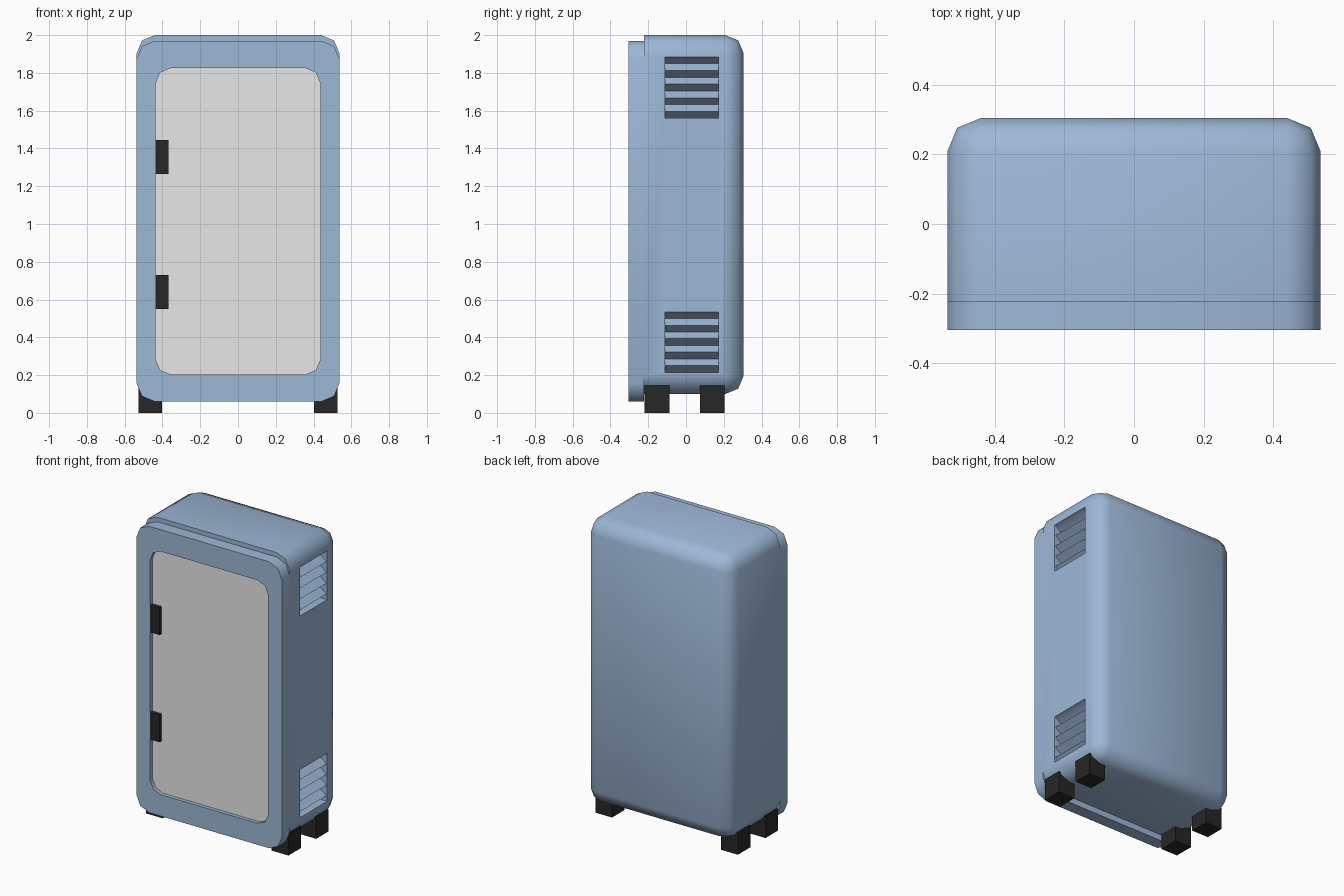
import bpy
import bmesh
import math

cube = bpy.data.objects.get("Cube")
if cube:
    bpy.data.objects.remove(cube, do_unlink=True)


def make_material(name, rgb):
    mat = bpy.data.materials.new(name)
    mat.use_nodes = True
    mat.diffuse_color = (*rgb, 1)
    mat.node_tree.nodes["Principled BSDF"].inputs["Base Color"].default_value = (*rgb, 1)
    return mat


blue = make_material("soft_blue", (0.34, 0.48, 0.68))
grey = make_material("light_grey", (0.8, 0.8, 0.8))
black = make_material("black", (0.02, 0.02, 0.02))


def add_object(name, bm, mat):
    bmesh.ops.recalc_face_normals(bm, faces=bm.faces)
    mesh = bpy.data.meshes.new(name)
    bm.to_mesh(mesh)
    bm.free()
    mesh.materials.append(mat)
    obj = bpy.data.objects.new(name, mesh)
    bpy.context.collection.objects.link(obj)
    return obj


def box_mesh(x0, x1, y0, y1, z0, z1):
    bm = bmesh.new()
    bmesh.ops.create_cube(bm, size=1)
    for v in bm.verts:
        v.co.x = x1 if v.co.x > 0 else x0
        v.co.y = y1 if v.co.y > 0 else y0
        v.co.z = z1 if v.co.z > 0 else z0
    return bm


def rounded_outline(half_w, z0, z1, r):
    """Rectangle in x and z, each corner cut into two segments."""
    corners = [(half_w - r, z1 - r, 0), (r - half_w, z1 - r, 90),
               (r - half_w, z0 + r, 180), (half_w - r, z0 + r, 270)]
    return [(cx + r * math.cos(math.radians(start + step)),
             cz + r * math.sin(math.radians(start + step)))
            for cx, cz, start in corners for step in (0, 45, 90)]


def loop_at(bm, outline, y):
    return [bm.verts.new((x, y, z)) for x, z in outline]


def bridge(bm, a, b):
    n = len(a)
    for i in range(n):
        j = (i + 1) % n
        bm.faces.new((a[i], a[j], b[j], b[i]))


def smooth(obj):
    bpy.ops.object.select_all(action="DESELECT")
    bpy.context.view_layer.objects.active = obj
    obj.select_set(True)
    bpy.ops.object.shade_smooth_by_angle(angle=math.radians(50))


# Cabinet body: every edge rounded except those around the front
HALF_W, FRONT, SEAM, BACK = 0.537, -0.305, -0.223, 0.305
bm = box_mesh(-HALF_W, HALF_W, SEAM, BACK, 0.1, 2.0)
edges = [e for e in bm.edges if any(v.co.y > 0 for v in e.verts)]
bmesh.ops.bevel(bm, geom=edges, offset=0.097, segments=2, profile=0.5, affect="EDGES")
body = add_object("cabinet_body", bm, blue)

# Louvred vents cut into one side with zigzag cutters
for label, z0, z1 in (("upper", 1.56, 1.885), ("lower", 0.215, 0.535)):
    teeth = 9
    profile = [(0.6, z1)]
    for i in range(teeth + 1):
        profile.append((0.485 if i % 2 else 0.532, z1 + (z0 - z1) * i / teeth))
    profile.append((0.6, z0))
    bm = bmesh.new()
    near = [bm.verts.new((x, -0.112, z)) for x, z in profile]
    far = [bm.verts.new((x, 0.173, z)) for x, z in profile]
    bm.faces.new(near)
    bm.faces.new(far)
    bridge(bm, near, far)
    cutter = add_object(label + "_vent_cutter", bm, blue)
    cutter.hide_render = True
    cut = body.modifiers.new(label + "_vent", "BOOLEAN")
    cut.operation = "DIFFERENCE"
    cut.solver = "EXACT"
    cut.object = cutter
    bpy.context.view_layer.objects.active = body
    bpy.ops.object.modifier_apply(modifier=cut.name)
    bpy.data.objects.remove(cutter, do_unlink=True)
smooth(body)

# Door frame ring
outer = rounded_outline(HALF_W, 0.06, 1.97, 0.097)
inner = rounded_outline(0.436, 0.203, 1.825, 0.08)
bm = bmesh.new()
rings = [loop_at(bm, outline, y) for outline, y in
         ((outer, FRONT), (outer, SEAM), (inner, SEAM), (inner, FRONT))]
for i in range(4):
    bridge(bm, rings[i], rings[(i + 1) % 4])
smooth(add_object("door_frame", bm, blue))

# Recessed door panel
bm = bmesh.new()
front, back = loop_at(bm, inner, FRONT + 0.025), loop_at(bm, inner, SEAM)
bm.faces.new(front)
bm.faces.new(back)
bridge(bm, front, back)
add_object("door_panel", bm, grey)

# Hinges
for label, z in (("upper", 1.355), ("lower", 0.64)):
    add_object(label + "_hinge",
               box_mesh(-0.437, -0.367, FRONT + 0.002, SEAM, z - 0.091, z + 0.091), black)

# Feet
for side, x in (("left", 0.464), ("right", -0.464)):
    for place, y in (("front", -0.153), ("back", 0.139)):
        add_object(f"{place}_{side}_foot",
                   box_mesh(x - 0.062, x + 0.062, y - 0.066, y + 0.066, 0, 0.145), black)
